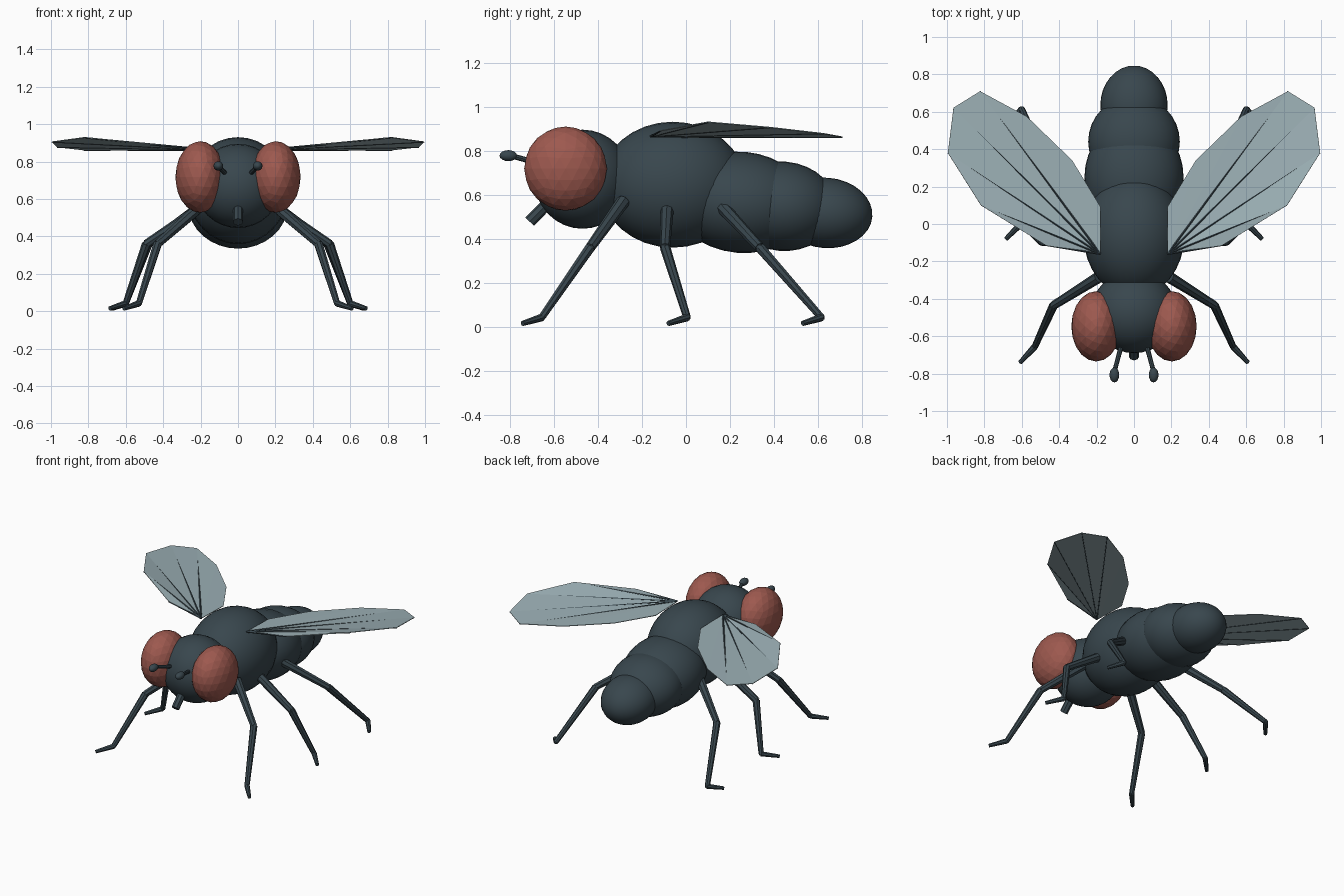
import bpy, bmesh, math
from mathutils import Vector, Matrix

if "Cube" in bpy.data.objects:
    bpy.data.objects.remove(bpy.data.objects["Cube"])


def material(name, rgb):
    m = bpy.data.materials.new(name)
    m.diffuse_color = (*rgb, 1)
    m.use_nodes = True
    m.node_tree.nodes["Principled BSDF"].inputs["Base Color"].default_value = m.diffuse_color
    return m


BODY = material("dark slate", (0.040, 0.062, 0.075))
EYE = material("dull red", (0.34, 0.10, 0.078))
WING = material("pale blue grey", (0.33, 0.43, 0.46))


def finish(name, bm, mat, smooth=True):
    me = bpy.data.meshes.new(name)
    bm.to_mesh(me)
    bm.free()
    me.materials.append(mat)
    for p in me.polygons:
        p.use_smooth = smooth
    ob = bpy.data.objects.new(name, me)
    bpy.context.collection.objects.link(ob)
    return ob


def ellipsoid(name, centre, radii, mat=BODY, tilt=0, segs=32):
    # poles along y, so the rings run around the body
    bm = bmesh.new()
    bmesh.ops.create_uvsphere(bm, u_segments=segs, v_segments=segs // 2, radius=1)
    m = (Matrix.Translation(centre) @ Matrix.Rotation(math.radians(tilt), 4, 'X')
         @ Matrix.Diagonal((*radii, 1)) @ Matrix.Rotation(math.pi / 2, 4, 'X'))
    bm.transform(m)
    return finish(name, bm, mat)


def add_rod(bm, a, b, r1, r2, sides=8):
    a, b = Vector(a), Vector(b)
    d = b - a
    m = Matrix.Translation((a + b) / 2) @ d.to_track_quat('Z', 'Y').to_matrix().to_4x4()
    bmesh.ops.create_cone(bm, cap_ends=True, segments=sides, radius1=r1, radius2=r2,
                          depth=d.length, matrix=m)


def rods(name, path, radii, sides=8, mat=BODY):
    # chain of tapered rods along a path
    bm = bmesh.new()
    for i in range(len(path) - 1):
        add_rod(bm, path[i], path[i + 1], *radii[i], sides)
    return finish(name, bm, mat, smooth=False)


def flip(p, s):
    return (p[0] * s, p[1], p[2])


# Body
ellipsoid("head", (0, -0.47, 0.67), (0.23, 0.22, 0.225))
ellipsoid("thorax", (0, -0.06, 0.645), (0.27, 0.33, 0.286))
ellipsoid("abdomen_front", (0, 0.25, 0.565), (0.265, 0.31, 0.23), tilt=-5)
ellipsoid("abdomen_middle", (0, 0.44, 0.547), (0.245, 0.245, 0.203), tilt=-5)
ellipsoid("abdomen_tip", (0, 0.635, 0.517), (0.18, 0.212, 0.16), tilt=-5)
rods("mouth_tube", [(0, -0.58, 0.61), (0, -0.71, 0.477)], [(0.027, 0.027)])

# Leg paths: hip, knee, ankle, toe
LEGS = {
    "front_leg": [(0.19, -0.285, 0.57), (0.43, -0.435, 0.36), (0.53, -0.655, 0.042), (0.61, -0.742, 0.015)],
    "middle_leg": [(0.20, -0.085, 0.55), (0.49, -0.095, 0.36), (0.60, 0.005, 0.042), (0.685, -0.08, 0.015)],
    "rear_leg": [(0.20, 0.15, 0.56), (0.48, 0.335, 0.36), (0.60, 0.615, 0.042), (0.67, 0.53, 0.015)],
}
LEG_RADII = [(0.031, 0.023), (0.024, 0.017), (0.018, 0.012)]

# Wing outline, fanned out from the root
ROOT = Vector((0.18, -0.16, 0.865))
RIM = [(0.47, -0.115, 0.893), (0.818, 0.10, 0.932), (0.995, 0.38, 0.908), (0.965, 0.622, 0.880),
       (0.823, 0.71, 0.864), (0.573, 0.575, 0.862), (0.33, 0.34, 0.860), (0.178, 0.09, 0.860)]

for side, s in (("left", -1), ("right", 1)):
    # Faceted eye
    bm = bmesh.new()
    bmesh.ops.create_icosphere(bm, subdivisions=3, radius=1)
    bm.transform(Matrix.Translation((0.202 * s, -0.547, 0.718)) @ Matrix.Diagonal((0.133, 0.188, 0.191, 1)))
    finish("eye_" + side, bm, EYE, smooth=False)

    # Antenna: stalk and knob
    rods("antenna_stalk_" + side, [flip((0.065, -0.64, 0.735), s), flip((0.105, -0.79, 0.775), s)],
         [(0.013, 0.012)])
    ellipsoid("antenna_knob_" + side, (0.105 * s, -0.807, 0.777), (0.026, 0.04, 0.025), segs=16)

    for name, path in LEGS.items():
        leg = rods(name + "_" + side, [flip(p, s) for p in path], LEG_RADII)
        # knee and ankle joints
        bm = bmesh.new()
        bm.from_mesh(leg.data)
        for p, r in ((path[1], 0.023), (path[2], 0.017)):
            bmesh.ops.create_icosphere(bm, subdivisions=1, radius=r, matrix=Matrix.Translation(flip(p, s)))
        bm.to_mesh(leg.data)
        bm.free()

    # Wing membrane
    bm = bmesh.new()
    root = bm.verts.new(flip(ROOT, s))
    rim = [bm.verts.new(flip(p, s)) for p in RIM]
    for a, b in zip(rim, rim[1:]):
        bm.faces.new((root, a, b) if s > 0 else (root, b, a))
    wing = finish("wing_" + side, bm, WING, smooth=False)
    solid = wing.modifiers.new("thickness", 'SOLIDIFY')
    solid.thickness = 0.004

    # Wing veins just beneath the membrane
    bm = bmesh.new()
    for p in RIM[:5]:
        drop = Vector((0, 0, -0.004))
        add_rod(bm, Vector(flip(ROOT, s)), Vector(flip(p, s)) + drop, 0.006, 0.003, 5)
    finish("wing_veins_" + side, bm, BODY, smooth=False)
